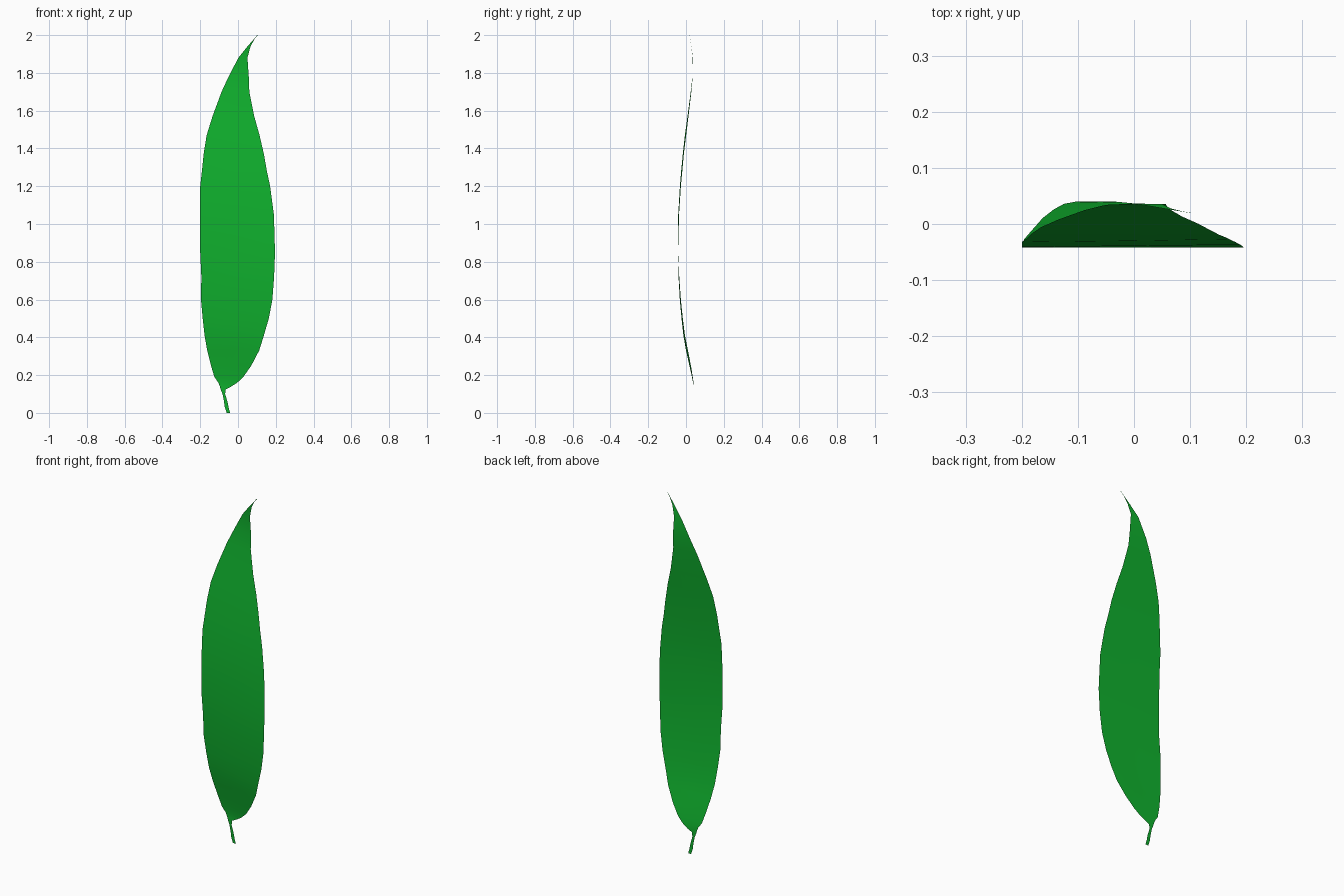
import bpy, bmesh

# Leaf outline: height, left edge, right edge
OUTLINE = [
    (0.0, -.06, -.042), (.03, -.07, -.05), (.06, -.074, -.056), (.10, -.082, -.068),
    (.125, -.092, -.065), (.14, -.096, -.035), (.16, -.104, -.004), (.19, -.125, .028),
    (.25, -.143, .07), (.33, -.163, .112), (.41, -.177, .137), (.5, -.187, .163),
    (.6, -.196, .182), (.72, -.194, .191), (.85, -.2, .196), (1.05, -.2, .19),
    (1.2, -.2, .17), (1.28, -.191, .153), (1.37, -.182, .137), (1.47, -.166, .114),
    (1.57, -.135, .086), (1.7, -.087, .06), (1.78, -.05, .057), (1.88, .002, .05),
    (1.94, .05, .066), (1.98, .085, .088), (2.0, .102, .105)]

# Side bend of the blade: height, depth
BEND = [(-.1, .04), (.14, .04), (.2, .031), (.4, -.01), (.6, -.031), (.8, -.042),
        (1.0, -.042), (1.2, -.03), (1.4, -.011), (1.6, .015), (1.75, .033),
        (1.86, .039), (2.03, .018)]
TILT = 0.18      # the bend runs slightly askew across the blade
COLUMNS = 8


def bend(s):
    for (a, ya), (b, yb) in zip(BEND, BEND[1:]):
        if s <= b:
            t = (s - a) / (b - a)
            return ya + (yb - ya) * t
    return BEND[-1][1]


# Blade and stalk as one thin curved sheet
bm = bmesh.new()
rows = []
for z, left, right in OUTLINE:
    row = []
    for i in range(COLUMNS + 1):
        x = left + (right - left) * i / COLUMNS
        row.append(bm.verts.new((x, bend(z + TILT * x), z)))
    rows.append(row)
for low, high in zip(rows, rows[1:]):
    for i in range(COLUMNS):
        bm.faces.new((low[i], low[i + 1], high[i + 1], high[i])).smooth = True

mesh = bpy.data.meshes.new("leaf")
bm.to_mesh(mesh)
bm.free()
leaf = bpy.data.objects.new("leaf", mesh)
bpy.context.collection.objects.link(leaf)

green = bpy.data.materials.new("leaf green")
green.diffuse_color = (0.005, 0.44, 0.027, 1)
mesh.materials.append(green)
